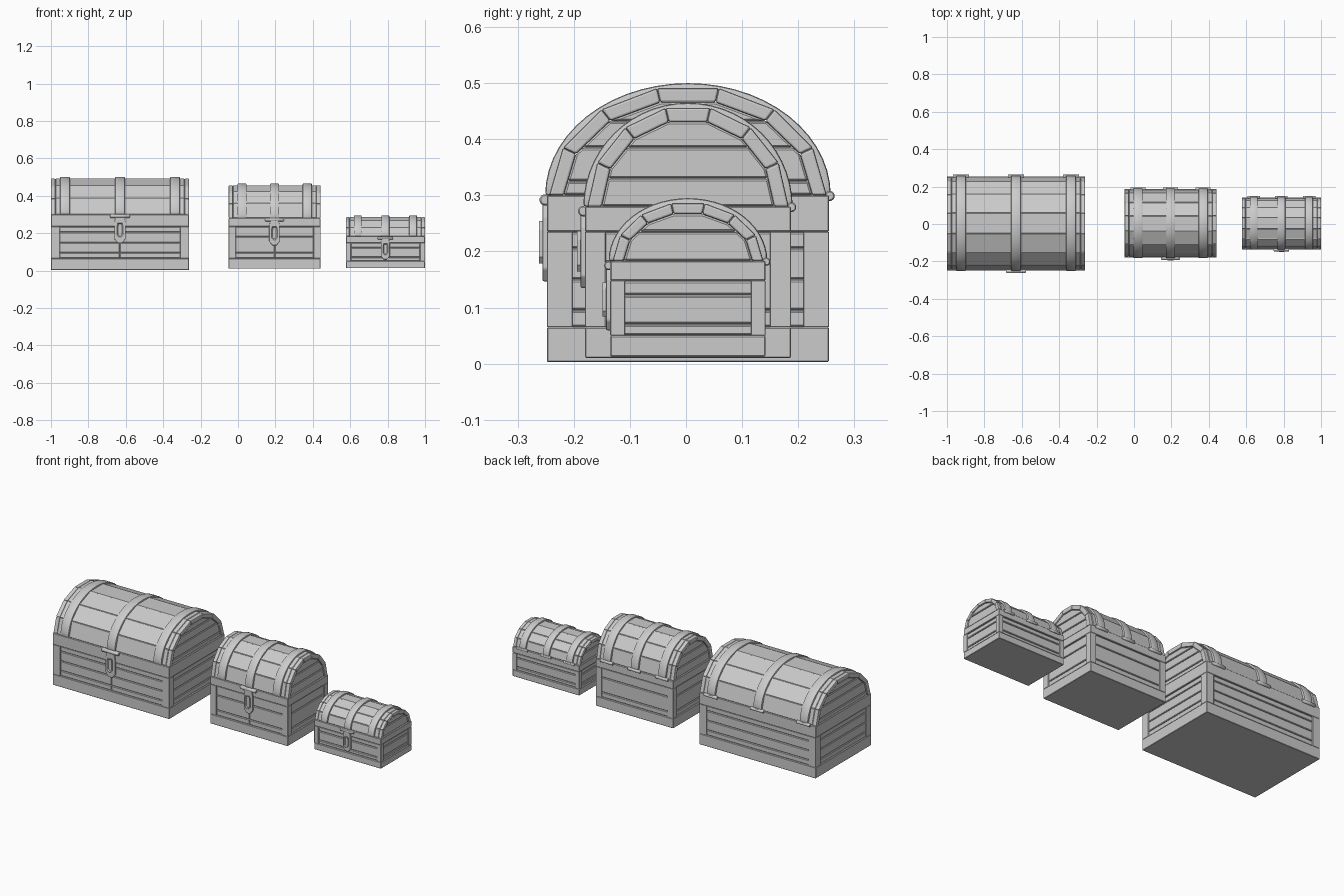
import bpy, bmesh, math
from mathutils import Vector

if "Cube" in bpy.data.objects:
    bpy.data.objects.remove(bpy.data.objects["Cube"])

grey = bpy.data.materials.new("plain grey")
grey.use_nodes = True
grey.diffuse_color = (0.6, 0.6, 0.6, 1)
grey.node_tree.nodes["Principled BSDF"].inputs["Base Color"].default_value = (0.6, 0.6, 0.6, 1)


def finish(name, bm, bevel=0.0, segments=1, smooth=False):
    bmesh.ops.recalc_face_normals(bm, faces=bm.faces)
    if bevel:
        edges = [e for e in bm.edges if e.calc_face_angle(0) > 0.4]
        bmesh.ops.bevel(bm, geom=edges, offset=bevel, segments=segments,
                        profile=0.5, affect='EDGES', clamp_overlap=True)
    mesh = bpy.data.meshes.new(name)
    bm.to_mesh(mesh)
    bm.free()
    mesh.materials.append(grey)
    ob = bpy.data.objects.new(name, mesh)
    bpy.context.collection.objects.link(ob)
    if smooth:
        bpy.ops.object.select_all(action='DESELECT')
        ob.select_set(True)
        bpy.context.view_layer.objects.active = ob
        bpy.ops.object.shade_smooth_by_angle(angle=math.radians(40))
    return ob


def extrude(points, direction):
    """Solid made by sweeping a flat outline along a direction."""
    bm = bmesh.new()
    face = bm.faces.new([bm.verts.new(p) for p in points])
    made = bmesh.ops.extrude_face_region(bm, geom=[face], use_keep_orig=True)["geom"]
    bmesh.ops.translate(bm, vec=direction, verts=[g for g in made if isinstance(g, bmesh.types.BMVert)])
    return bm


def block(name, x, y, z, bevel=0.002):
    outline = [(x[0], y[0], z[0]), (x[1], y[0], z[0]), (x[1], y[1], z[0]), (x[0], y[1], z[0])]
    return finish(name, extrude(outline, (0, 0, z[1] - z[0])), bevel)


def along_x(name, outline, x, bevel=0.0, segments=1, smooth=False):
    """Outline of (y, z) points swept from x[0] to x[1]."""
    bm = extrude([(x[0], p[0], p[1]) for p in outline], (x[1] - x[0], 0, 0))
    return finish(name, bm, bevel, segments, smooth)


def rod(name, x, y, z, radius):
    ring = [(y + radius * math.cos(a), z + radius * math.sin(a))
            for a in (math.tau * i / 12 for i in range(12))]
    return along_x(name, ring, x, 0.003, 1, True)


def chest(label, x0, x1, y0, y1, foot, low, high, rim, top, post, strap, strap_x, grooves, lid_grooves, lid_gap):
    cx, cy, hy = (x0 + x1) / 2, (y0 + y1) / 2, (y1 - y0) / 2
    rec = 0.005

    def arc(n, half, height):
        return [(cy + half * math.cos(math.pi * i / n), rim + height * math.sin(math.pi * i / n))
                for i in range(n + 1)]

    # Box: rails, corner posts and recessed planks
    block(label + "_bottom_rail", (x0, x1), (y0, y1), (foot, low))
    block(label + "_top_rail", (x0, x1), (y0, y1), (high, rim))
    for side, px in (("right", x0), ("left", x1 - post)):
        for end, py in (("front", y0), ("back", y1 - post)):
            block(f"{label}_{end}_{side}_post", (px, px + post), (py, py + post), (low, high), 0.001)
    inner = 2.5 * rec
    block(label + "_core", (x0 + inner, x1 - inner), (y0 + inner, y1 - inner), (low, high), 0)
    levels = [low] + grooves + [high]
    for i, (a, b) in enumerate(zip(levels, levels[1:])):
        z = (a + 0.001, b - 0.001)
        block(f"{label}_plank_{i}", (x0 + rec, x1 - rec), (y0 + 2 * rec, y1 - rec), z, 0.003)
        for side, px in (("right", (x0 + post, cx - 0.001)), ("left", (cx + 0.001, x1 - post))):
            block(f"{label}_front_{side}_plank_{i}", px, (y0 + rec, y0 + 4 * rec), z, 0.003)

    # Lid: seven boards with chunky trim blocks at both ends
    crown = top - rim
    thick = 0.026 if hy > 0.15 else 0.02
    height = (crown - 0.009) / math.sin(math.pi * 4 / 7)
    outer = arc(7, hy - 0.004, height)
    under = arc(7, hy - 0.004 - thick, height - thick)
    trim = strap * 0.45
    for i in range(7):
        quad = [outer[i], outer[i + 1], under[i + 1], under[i]]
        along_x(f"{label}_lid_board_{i}", quad, (x0 + trim, x1 - trim), 0.0025)
        along_x(f"{label}_right_trim_{i}", quad, (x0, x0 + trim), 0.004, 2)
        along_x(f"{label}_left_trim_{i}", quad, (x1 - trim, x1), 0.004, 2)

    # Lid end planks, sliced from the inner arch
    levels = [rim] + lid_grooves + [top]
    for i, (a, b) in enumerate(zip(levels, levels[1:])):
        bm = extrude([(x0 + rec, p[0], p[1]) for p in under], (x1 - x0 - 2 * rec, 0, 0))
        for z, up in ((a + 0.001, -1), (b - 0.001, 1)):
            geom = bm.verts[:] + bm.edges[:] + bm.faces[:]
            bmesh.ops.bisect_plane(bm, geom=geom, plane_co=(0, 0, z), plane_no=(0, 0, up), clear_outer=True)
            bmesh.ops.holes_fill(bm, edges=[e for e in bm.edges if e.is_boundary])
        finish(f"{label}_lid_end_plank_{i}", bm, 0.003)
    along_x(label + "_lid_core", under, (x0 + inner, x1 - inner))

    # Straps over the lid, each with a hinge barrel behind
    over = arc(28, hy + 0.003, crown)
    below = arc(28, hy - 0.016, crown - 0.022)
    for i, sx in enumerate(strap_x):
        along_x(f"{label}_strap_{i}", over + below[::-1], (sx - strap / 2, sx + strap / 2), 0.005, 2, True)
        rod(f"{label}_hinge_{i}", (sx - strap * 0.8, sx + strap * 0.8), y1 + 0.001, rim - 0.001, strap * 0.18)

    # Clasp: cross bar, pointed plate, and a slotted lock boss
    sx = strap_x[1]
    rod(label + "_clasp_bar", (sx - strap, sx + strap), y0 - 0.003, rim - 0.008, strap * 0.2)
    drop = strap * 2.7
    half = strap * 0.56

    def shield(w, z_top, z_low, y):
        mid = z_low + w * 0.75
        return [(sx - w * 0.75, y, z_top), (sx + w * 0.75, y, z_top), (sx + w, y, z_top - w),
                (sx + w, y, mid), (sx + w * 0.4, y, z_low), (sx - w * 0.4, y, z_low),
                (sx - w, y, mid), (sx - w, y, z_top - w)]

    bar = rim - 0.01
    plate = extrude(shield(half, bar, bar - drop, y0 + 0.004), (0, -0.012, 0))
    finish(label + "_clasp_plate", plate, 0.003, 2)
    boss = extrude(shield(half * 0.55, bar - drop * 0.25, bar - drop * 0.78, y0 + 0.004), (0, -0.018, 0))
    bmesh.ops.recalc_face_normals(boss, faces=boss.faces)
    front = min(boss.faces, key=lambda f: f.calc_center_median().y)
    bmesh.ops.inset_individual(boss, faces=[front], thickness=half * 0.3)
    bmesh.ops.translate(boss, vec=Vector((0, 0.008, 0)), verts=front.verts[:])
    finish(label + "_lock_boss", boss)


chest("large_chest", -1.0, -0.262, -0.248, 0.255, 0.003, 0.065, 0.235, 0.30, 0.50,
      0.046, 0.053, (-0.925, -0.631, -0.337), [0.095, 0.15, 0.205], [0.325, 0.385, 0.432], 0.02)
chest("medium_chest", -0.05, 0.441, -0.180, 0.187, 0.01, 0.065, 0.235, 0.28, 0.465,
      0.037, 0.05, (0.021, 0.195, 0.370), [0.095, 0.18], [0.33, 0.385], 0.02)
chest("small_chest", 0.577, 1.0, -0.135, 0.142, 0.013, 0.05, 0.148, 0.183, 0.295,
      0.026, 0.042, (0.64, 0.788, 0.936), [0.07, 0.122], [0.235], 0.015)
